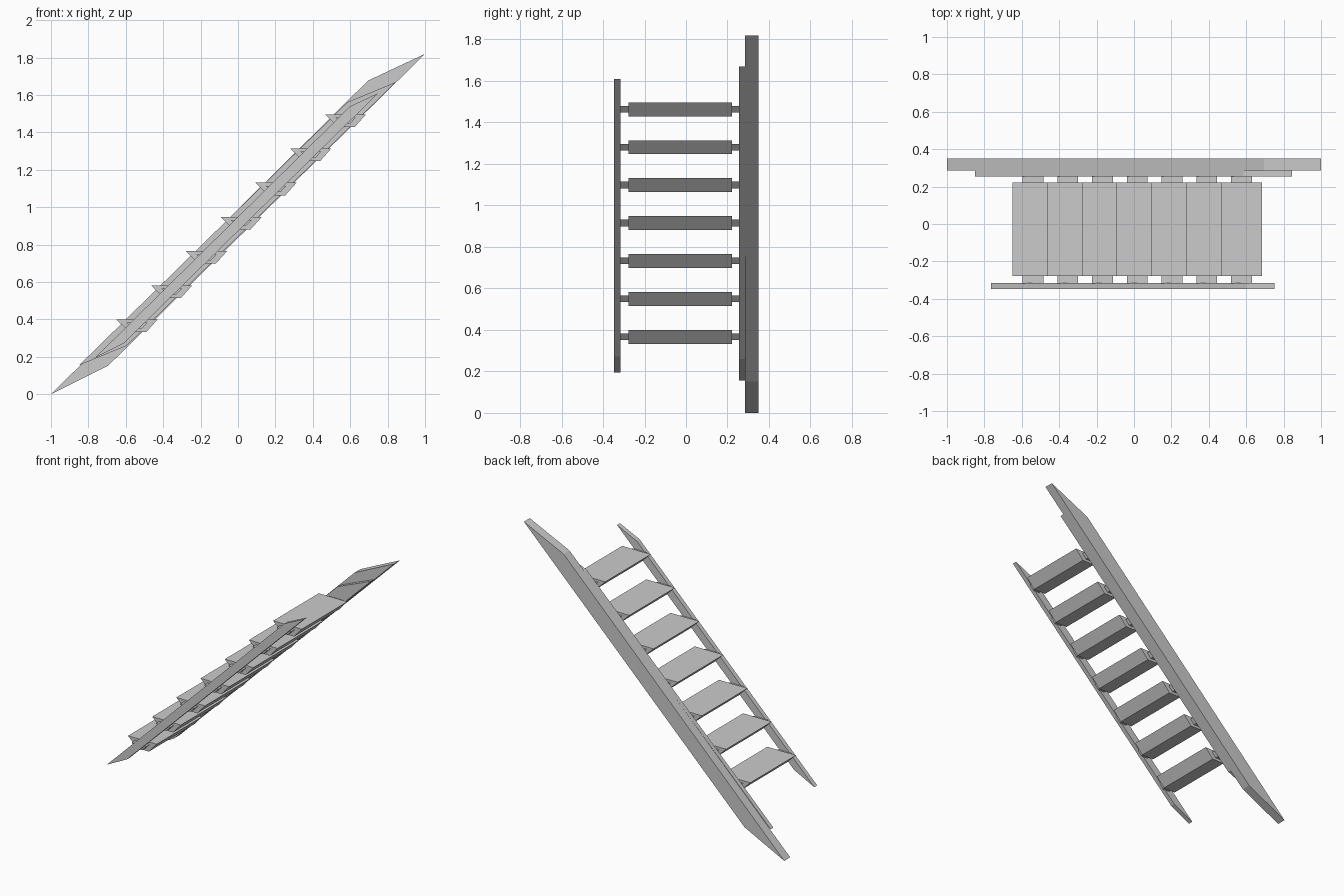
import bpy

if "Cube" in bpy.data.objects:
    bpy.data.objects.remove(bpy.data.objects["Cube"])


def prism(name, profile, y0, y1):
    """Extrude an x-z profile from y0 to y1."""
    n = len(profile)
    verts = [(x, y, z) for y in (y0, y1) for x, z in profile]
    faces = [tuple(range(n)), tuple(range(2 * n - 1, n - 1, -1))]
    faces += [(i, i + n, (i + 1) % n + n, (i + 1) % n) for i in range(n)]
    mesh = bpy.data.meshes.new(name)
    mesh.from_pydata(verts, [], faces)
    obj = bpy.data.objects.new(name, mesh)
    bpy.context.collection.objects.link(obj)
    return obj


# Sloping side boards
prism("outer_back_stringer",
      [(-1.0, 0.0), (-0.695, 0.152), (1.0, 1.82), (0.695, 1.677)], 0.285, 0.35)
prism("inner_back_stringer",
      [(-0.85, 0.155), (-0.595, 0.26), (0.845, 1.67), (0.585, 1.562)], 0.255, 0.285)
prism("front_stringer",
      [(-0.765, 0.195), (-0.61, 0.273), (0.75, 1.61), (0.60, 1.54)], -0.347, -0.315)

# Treads with tapered undersides, each on a thin tenon reaching both boards
for i in range(7):
    x, z = -0.54 + 0.1858 * i, 0.4 + 0.1828 * i
    prism(f"tread_{i + 1}",
          [(x - 0.11, z), (x - 0.042, z - 0.067), (x + 0.05, z - 0.067), (x + 0.11, z)],
          -0.278, 0.222)
    prism(f"tread_tenon_{i + 1}",
          [(x - 0.055, z - 0.017), (x - 0.025, z - 0.049),
           (x + 0.025, z - 0.049), (x + 0.055, z - 0.017)], -0.317, 0.257)
